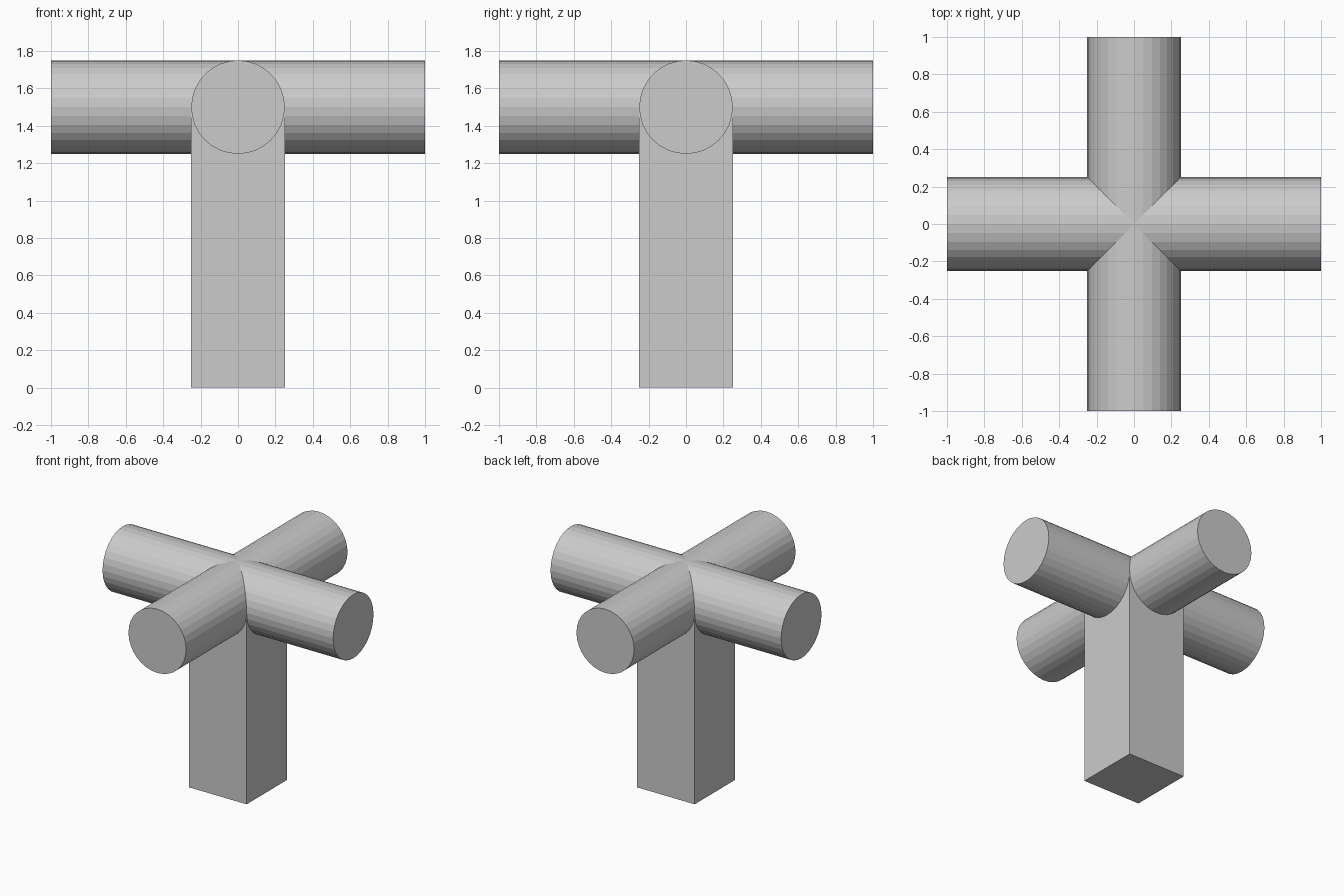
import bpy
from math import pi

if "Cube" in bpy.data.objects:
    bpy.data.objects.remove(bpy.data.objects["Cube"])

RADIUS, LENGTH, AXIS_Z = 0.25, 2.0, 1.5


def crossbar(name, rotation):
    # Flat-faceted 32-sided round bar, centred on the post
    bpy.ops.mesh.primitive_cylinder_add(
        vertices=32, radius=RADIUS, depth=LENGTH,
        location=(0, 0, AXIS_Z), rotation=rotation)
    bpy.context.object.name = name


# Two round bars crossing at the top
crossbar("crossbar_side_to_side", (0, pi / 2, 0))
crossbar("crossbar_front_to_back", (pi / 2, 0, 0))

# Square post, ending at the bars' centre line
bpy.ops.mesh.primitive_cube_add(size=1, location=(0, 0, AXIS_Z / 2))
post = bpy.context.object
post.name = "post"
post.scale = (2 * RADIUS, 2 * RADIUS, AXIS_Z)
bpy.ops.object.transform_apply(location=False, rotation=False, scale=True)
